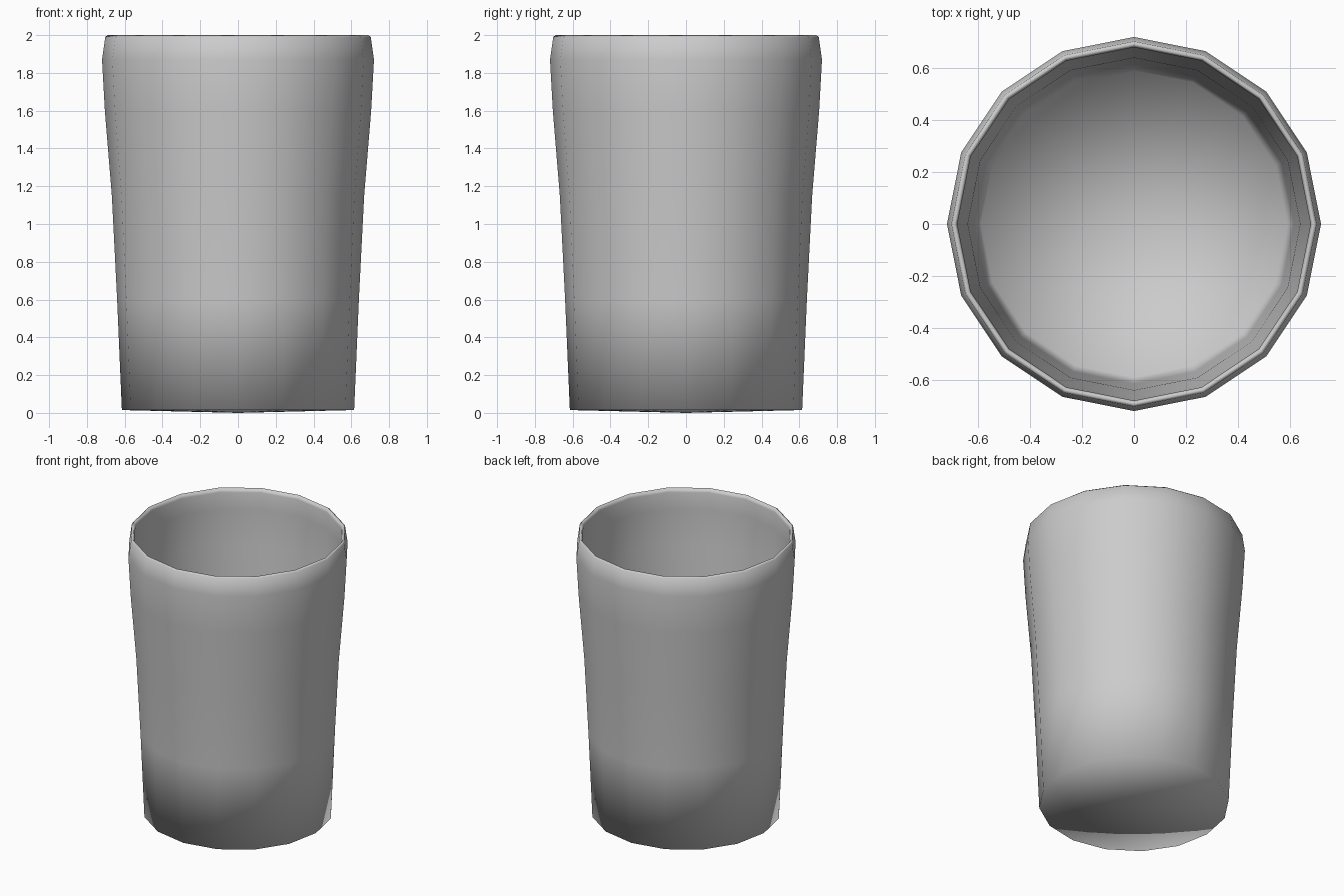
import bpy, bmesh, math

cube = bpy.data.objects.get("Cube")
if cube:
    bpy.data.objects.remove(cube)

SIDES = 16

# Plain grey material
grey = bpy.data.materials.new("plain grey")
grey.use_nodes = True
colour = (0.6, 0.6, 0.6, 1)
grey.diffuse_color = colour
grey.node_tree.nodes["Principled BSDF"].inputs["Base Color"].default_value = colour

# Radius and height, from under the base, over the rim, down to the inner floor
profile = [(0.615, 0.015), (0.64, 0.6), (0.668, 1.15), (0.705, 1.6),
           (0.72, 1.87), (0.703, 1.99), (0.69, 2.0), (0.68, 1.97),
           (0.685, 1.85), (0.672, 1.6), (0.64, 1.15), (0.615, 0.6), (0.59, 0.06)]

bm = bmesh.new()


def ring(radius, z):
    angles = [math.tau * i / SIDES for i in range(SIDES)]
    return [bm.verts.new((radius * math.cos(a), radius * math.sin(a), z)) for a in angles]


def cap(loop, z):
    centre = bm.verts.new((0, 0, z))
    for i in range(SIDES):
        bm.faces.new((loop[i], loop[(i + 1) % SIDES], centre))


# Wall rings joined by quads
rings = [ring(r, z) for r, z in profile]
for low, high in zip(rings, rings[1:]):
    for i in range(SIDES):
        j = (i + 1) % SIDES
        bm.faces.new((low[i], low[j], high[j], high[i]))

# Underside and inner floor
cap(rings[0], 0)
cap(rings[-1], 0.05)
bmesh.ops.recalc_face_normals(bm, faces=bm.faces)
for face in bm.faces:
    face.smooth = True

mesh = bpy.data.meshes.new("cup")
bm.to_mesh(mesh)
bm.free()
mesh.materials.append(grey)
cup = bpy.data.objects.new("cup", mesh)
bpy.context.collection.objects.link(cup)
